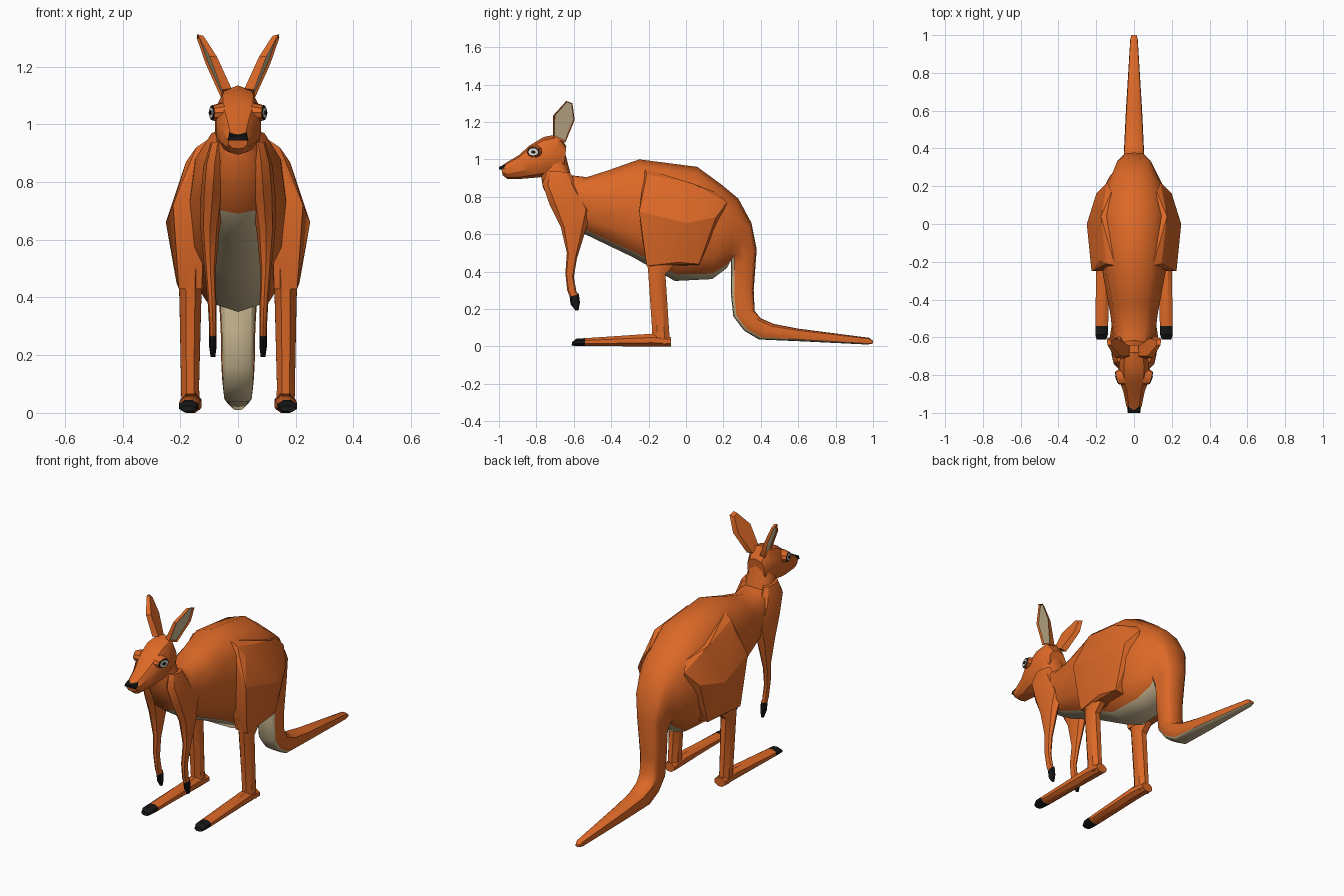
import bpy, bmesh, math
from mathutils import Matrix, Vector


def material(name, rgb):
    m = bpy.data.materials.new(name)
    m.diffuse_color = (*rgb, 1)
    return m


ORANGE = material("orange fur", (0.72, 0.14, 0.02))
CREAM = material("cream fur", (0.62, 0.50, 0.30))
BLACK = material("black", (0.008, 0.008, 0.008))
WHITE = material("eye white", (0.85, 0.82, 0.74))


def finish(name, bm, mats, mirror=False, angle=32):
    bmesh.ops.recalc_face_normals(bm, faces=bm.faces[:])
    me = bpy.data.meshes.new(name)
    bm.to_mesh(me)
    bm.free()
    for m in mats:
        me.materials.append(m)
    ob = bpy.data.objects.new(name, me)
    bpy.context.collection.objects.link(ob)
    bpy.ops.object.select_all(action='DESELECT')
    ob.select_set(True)
    bpy.context.view_layer.objects.active = ob
    bpy.ops.object.shade_smooth_by_angle(angle=math.radians(angle))
    if mirror:
        ob.modifiers.new("Mirror", 'MIRROR').use_mirror_merge = False
    return ob


def loft(name, rings, n=12, mats=(ORANGE,), rule=None, mirror=False, flat=False, power=None, angle=32):
    """Rings: (top y, top z, bottom y, bottom z, half width, centre x)."""
    bm = bmesh.new()
    loops = []
    k = 1 / math.cos(math.pi / n) if flat else 1
    for i, (ty, tz, by, bz, w, cx) in enumerate(rings):
        p = power(i) if power else 1
        top, bot = Vector((cx, ty, tz)), Vector((cx, by, bz))
        mid, half = (top + bot) / 2, (top - bot) / 2
        loop = []
        for j in range(n):
            a = 2 * math.pi * (j + (0.5 if flat else 0)) / n
            s, c = math.sin(a), -math.cos(a)          # j = 0 is the underside
            s = math.copysign(abs(s) ** p, s) * k
            c = math.copysign(abs(c) ** p, c) * k
            loop.append(bm.verts.new(mid + half * c + Vector((w * s, 0, 0))))
        loops.append(loop)
    for i in range(len(loops) - 1):
        for j in range(n):
            a, b = loops[i], loops[i + 1]
            f = bm.faces.new((a[j], a[(j + 1) % n], b[(j + 1) % n], b[j]))
            if rule:
                f.material_index = rule(i, j)
    bm.faces.new(loops[0])
    bm.faces.new(loops[-1]).material_index = rule(len(loops) - 2, n // 2) if rule else 0
    return finish(name, bm, mats, mirror, angle)


def hull(name, points, mat, mirror=False, angle=20):
    bm = bmesh.new()
    for p in points:
        bm.verts.new(p)
    res = bmesh.ops.convex_hull(bm, input=bm.verts[:])
    bmesh.ops.delete(bm, geom=[v for v in res["geom_interior"] if isinstance(v, bmesh.types.BMVert)],
                     context='VERTS')
    return finish(name, bm, [mat], mirror, angle)


# Neck, torso and tail in one loft, with a pale belly and tail underside
trunk = [
    (-0.645, 1.03, -0.775, 0.91, 0.07, 0), (-0.615, 0.915, -0.765, 0.85, 0.09, 0),
    (-0.53, 0.905, -0.68, 0.69, 0.11, 0), (-0.42, 0.94, -0.54, 0.60, 0.125, 0),
    (-0.25, 1.0, -0.28, 0.475, 0.165, 0), (0.06, 0.96, -0.06, 0.35, 0.195, 0),
    (0.19, 0.865, 0.14, 0.36, 0.175, 0), (0.28, 0.79, 0.22, 0.42, 0.13, 0),
    (0.35, 0.66, 0.24, 0.46, 0.095, 0), (0.378, 0.52, 0.24, 0.42, 0.07, 0),
    (0.362, 0.30, 0.24, 0.28, 0.06, 0), (0.367, 0.19, 0.253, 0.16, 0.058, 0),
    (0.40, 0.15, 0.31, 0.085, 0.055, 0), (0.47, 0.12, 0.39, 0.037, 0.051, 0),
    (0.60, 0.095, 0.60, 0.028, 0.043, 0), (0.98, 0.046, 0.97, 0.01, 0.02, 0),
    (1.0, 0.03, 1.0, 0.015, 0.014, 0)]


def trunk_colour(i, j):
    if 2 <= i < 8:
        return 1 if j in (0, 11) else 0
    return 1 if i >= 8 and j in (0, 1, 10, 11) else 0


loft("body_and_tail", trunk, 12, (ORANGE, CREAM), trunk_colour,
     power=lambda i: 0.85 if i < 8 else 0.5, angle=40)

# Head and muzzle
loft("head", [
    (-0.64, 1.07, -0.655, 0.93, 0.058, 0), (-0.68, 1.135, -0.71, 0.915, 0.075, 0),
    (-0.76, 1.12, -0.775, 0.905, 0.084, 0), (-0.84, 1.072, -0.83, 0.90, 0.078, 0),
    (-0.89, 1.025, -0.89, 0.895, 0.058, 0), (-0.965, 0.98, -0.955, 0.895, 0.043, 0),
    (-0.99, 0.962, -0.98, 0.915, 0.034, 0)], 10, power=lambda i: 0.85)

# Nose
hull("nose", [(sx * w, y, z) for sx in (-1, 1) for w, y, z in (
    (0.036, -0.965, 0.948), (0.03, -0.965, 0.972), (0.034, -0.998, 0.944), (0.03, -1.0, 0.96))], BLACK)


# Eyes: raised lid, dark rim, white and pupil
def eye_disc(name, r1, r2, depth, out, mat):
    bm = bmesh.new()
    turn = Matrix.Rotation(math.radians(-15), 4, 'Z') @ Matrix.Rotation(math.radians(90), 4, 'Y')
    m = Matrix.Translation((0.07, -0.81, 1.04)) @ turn @ Matrix.Translation((0, 0, out)) \
        @ Matrix.Diagonal((0.74, 1, 1, 1))
    bmesh.ops.create_cone(bm, cap_ends=True, segments=10, radius1=r1, radius2=r2, depth=depth, matrix=m)
    finish(name, bm, [mat], True)


eye_disc("eyelid", 0.048, 0.036, 0.036, 0.002, ORANGE)
eye_disc("eye_rim", 0.033, 0.033, 0.004, 0.021, BLACK)
eye_disc("eye_white", 0.027, 0.027, 0.004, 0.0235, WHITE)
eye_disc("pupil", 0.012, 0.012, 0.004, 0.026, BLACK)

# Ears: leaning plates with a sunken pale inside
bm = bmesh.new()
outline = [(-0.712, 1.12), (-0.71, 1.235), (-0.64, 1.312), (-0.607, 1.30), (-0.595, 1.21), (-0.645, 1.09)]
outer = [bm.verts.new((0.068 + (z - 1.12) * 0.37 + (y + 0.65) * 0.2, y, z)) for y, z in outline]
inner = [bm.verts.new((0.035 + (z - 1.12) * 0.43 + (y + 0.65) * 0.2, -0.652 + (y + 0.652) * 0.8,
                       1.2 + (z - 1.2) * 0.95)) for y, z in outline]
face = bm.faces.new(outer)
bm.faces.new(inner[::-1])
for j in range(6):
    k = (j + 1) % 6
    bm.faces.new((outer[j], inner[j], inner[k], outer[k]))
bmesh.ops.recalc_face_normals(bm, faces=bm.faces[:])
bmesh.ops.inset_individual(bm, faces=[face], thickness=0.008, depth=-0.008)
face.material_index = 1
finish("ear", bm, [ORANGE, CREAM], True)

# Front legs with dark paws
loft("front_leg", [
    (-0.74, 0.94, -0.62, 0.93, 0.025, 0.07), (-0.768, 0.87, -0.57, 0.84, 0.04, 0.08),
    (-0.73, 0.76, -0.50, 0.73, 0.042, 0.088), (-0.67, 0.64, -0.54, 0.61, 0.032, 0.097),
    (-0.637, 0.50, -0.583, 0.47, 0.018, 0.096), (-0.645, 0.39, -0.60, 0.37, 0.015, 0.09),
    (-0.635, 0.30, -0.585, 0.29, 0.013, 0.087), (-0.622, 0.265, -0.573, 0.28, 0.013, 0.087),
    (-0.617, 0.225, -0.567, 0.235, 0.013, 0.087), (-0.592, 0.193, -0.575, 0.193, 0.008, 0.087)],
    8, (ORANGE, BLACK), lambda i, j: int(i >= 7), True)

# Haunches
hull("haunch", [
    (0.165, -0.25, 0.73), (0.225, -0.25, 0.72), (0.18, -0.19, 0.87), (0.10, -0.22, 0.95),
    (0.145, -0.21, 0.92), (0.205, -0.21, 0.43), (0.125, -0.20, 0.43), (0.12, -0.24, 0.62),
    (0.25, 0.0, 0.66), (0.213, -0.04, 0.45), (0.19, 0.07, 0.44), (0.12, 0.07, 0.435),
    (0.20, 0.16, 0.69), (0.14, 0.22, 0.77), (0.175, 0.04, 0.87), (0.12, 0.17, 0.82)], ORANGE, True)

# Lower hind legs
loft("hind_shank", [
    (-0.22, 0.50, -0.02, 0.48, 0.042, 0.165), (-0.203, 0.41, -0.11, 0.385, 0.038, 0.165),
    (-0.182, 0.10, -0.09, 0.08, 0.031, 0.166), (-0.18, 0.03, -0.082, 0.003, 0.032, 0.164)],
    8, mirror=True, flat=True)

# Hind feet with dark toes
loft("hind_foot", [
    (-0.08, 0.05, -0.08, 0.0, 0.034, 0.163), (-0.18, 0.068, -0.18, 0.0, 0.036, 0.163),
    (-0.54, 0.044, -0.54, 0.002, 0.034, 0.171), (-0.585, 0.042, -0.59, 0.003, 0.033, 0.172),
    (-0.608, 0.024, -0.612, 0.004, 0.025, 0.172)],
    8, (ORANGE, BLACK), lambda i, j: int(i >= 2), True, True)
